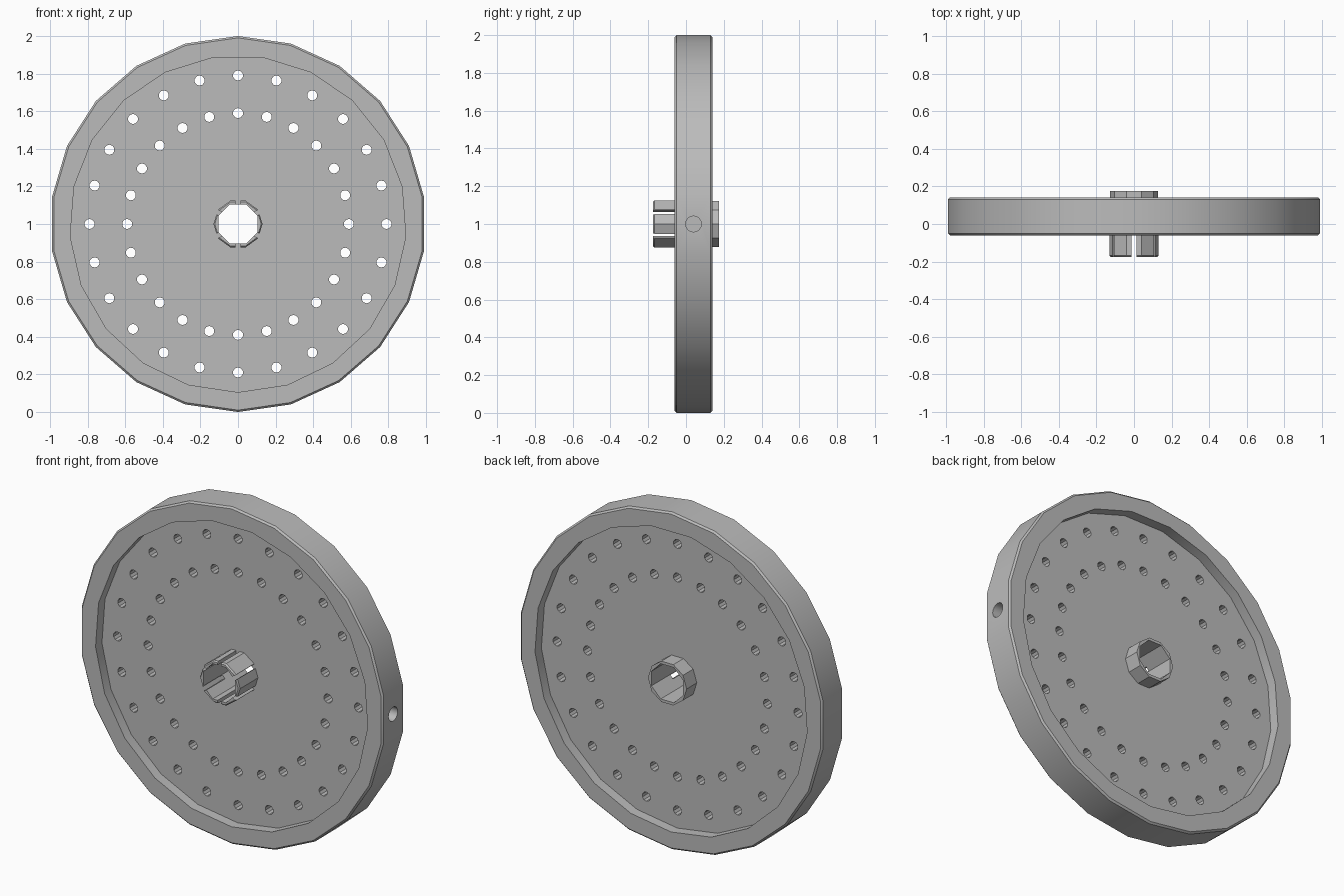
import bpy, bmesh, math
from mathutils import Matrix, Vector

AXIS = Vector((0, 0, 1))      # wheel centre
UP, TURN = math.pi / 2, 2 * math.pi

old = bpy.data.objects.get("Cube")
if old:
    bpy.data.objects.remove(old, do_unlink=True)

grey = bpy.data.materials.new("light grey")
grey.use_nodes = True
colour = (0.5, 0.5, 0.5, 1)
grey.diffuse_color = colour
grey.node_tree.nodes["Principled BSDF"].inputs["Base Color"].default_value = colour


def turned(bm, rings, sides, start=UP, centre=AXIS):
    """Closed solid around the y axis from (radius, y) rings."""
    loops = []
    for r, y in rings:
        angles = [start + TURN * i / sides for i in range(sides)]
        loops.append([bm.verts.new(centre + Vector((r * math.cos(a), y, r * math.sin(a))))
                      for a in angles])
    for a, b in zip(loops, loops[1:]):
        for i in range(sides):
            j = (i + 1) % sides
            bm.faces.new((a[i], a[j], b[j], b[i]))
    bm.faces.new(loops[0])
    bm.faces.new(loops[-1])


def finish(bm, name):
    bmesh.ops.recalc_face_normals(bm, faces=bm.faces)
    mesh = bpy.data.meshes.new(name)
    bm.to_mesh(mesh)
    bm.free()
    mesh.materials.append(grey)
    ob = bpy.data.objects.new(name, mesh)
    bpy.context.collection.objects.link(ob)
    return ob


def activate(ob):
    bpy.ops.object.select_all(action='DESELECT')
    ob.select_set(True)
    bpy.context.view_layer.objects.active = ob


def cut(ob, bm):
    cutter = finish(bm, "cutter")
    cutter.hide_render = True
    mod = ob.modifiers.new("cut", 'BOOLEAN')
    mod.operation, mod.solver, mod.object = 'DIFFERENCE', 'EXACT', cutter
    activate(ob)
    bpy.ops.object.modifier_apply(modifier=mod.name)
    bpy.data.objects.remove(cutter, do_unlink=True)


# Wheel with a chamfered rim
bm = bmesh.new()
turned(bm, [(0.99, -0.06), (1, -0.05), (1, 0.13), (0.99, 0.14)], 22)
wheel = finish(bm, "wheel")

# Recesses that leave the thinner web
bm = bmesh.new()
for y0, y1 in ((-0.2, 0.0), (0.08, 0.3)):
    turned(bm, [(0.895, y0), (0.895, y1)], 21, -UP)
cut(wheel, bm)

# Two rings of small holes and the opening for the hub
bm = bmesh.new()
for radius in (0.79, 0.59):
    for i in range(24):
        a = TURN * i / 24
        spot = AXIS + radius * Vector((math.cos(a), 0, math.sin(a)))
        turned(bm, [(0.027, -0.1), (0.027, 0.2)], 10, centre=spot)
turned(bm, [(0.122, -0.1), (0.122, 0.2)], 10, UP + TURN / 20)
cut(wheel, bm)

# Blind hole in the side of the rim
bm = bmesh.new()
bmesh.ops.create_cone(bm, cap_ends=True, segments=16, radius1=0.042, radius2=0.042, depth=0.2,
                      matrix=Matrix.Translation((1.01, 0.04, 1)) @ Matrix.Rotation(UP, 4, 'Y'))
cut(wheel, bm)

# Hub tube
bm = bmesh.new()
turned(bm, [(0.124, -0.175), (0.131, -0.167), (0.131, 0.04), (0.127, 0.04),
            (0.127, 0.175)], 10, UP + TURN / 20)
hub = finish(bm, "hub")
bm = bmesh.new()
turned(bm, [(0.113, -0.3), (0.113, 0.3)], 8, UP + TURN / 16)
cut(hub, bm)

# Six slots in the front of the hub
bm = bmesh.new()
for i in range(6):
    place = (Matrix.Translation(AXIS) @ Matrix.Rotation(TURN * i / 6, 4, 'Y')
             @ Matrix.Translation((0, -0.1, 0.12)) @ Matrix.Diagonal((0.024, 0.2, 0.12, 1)))
    bmesh.ops.create_cube(bm, size=1, matrix=place)
cut(hub, bm)

for ob in (wheel, hub):
    activate(ob)
    bpy.ops.object.shade_smooth_by_angle(angle=math.radians(30))
